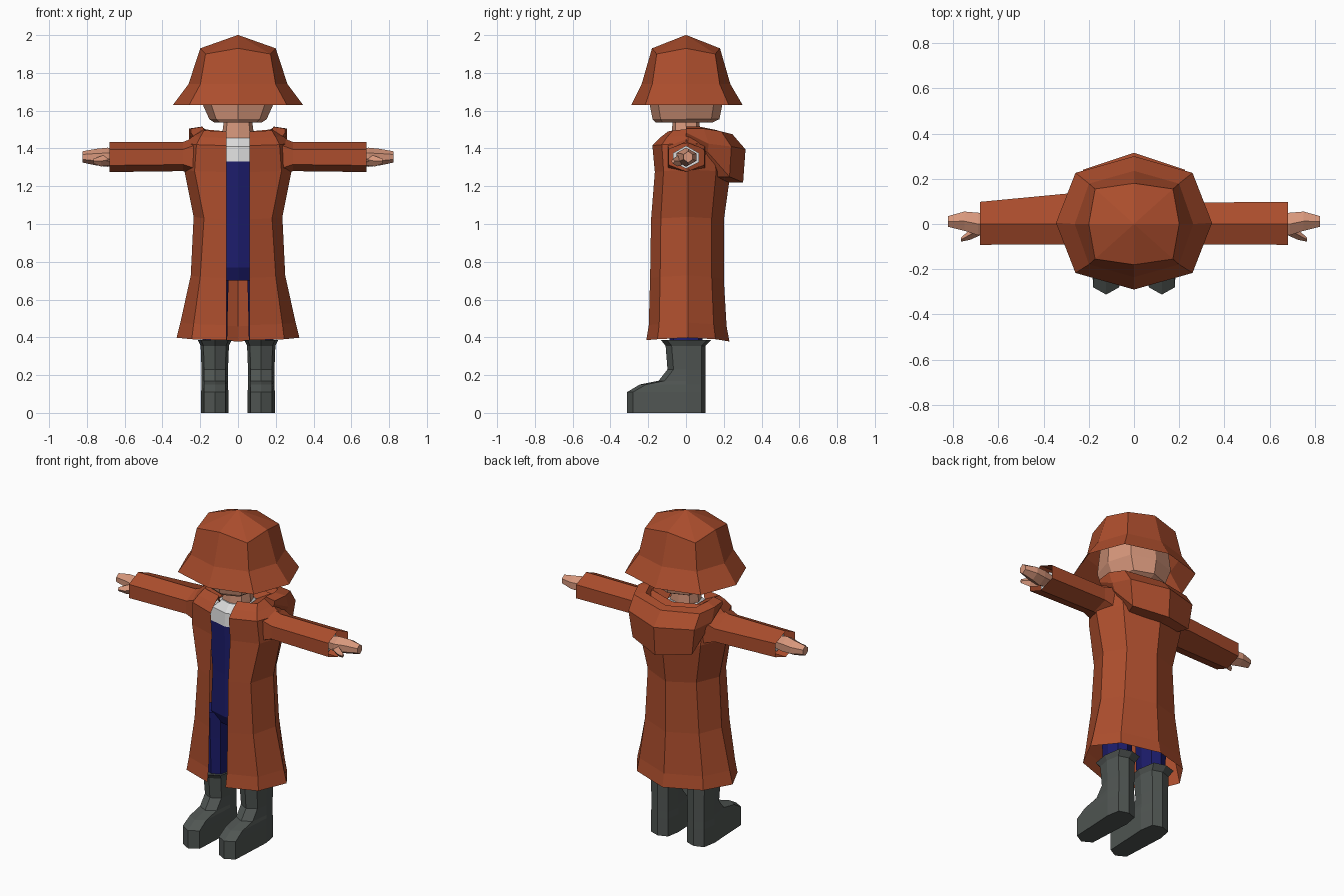
import bpy, bmesh

cube = bpy.data.objects.get("Cube")
if cube:
    bpy.data.objects.remove(cube, do_unlink=True)


def material(name, rgb):
    m = bpy.data.materials.new(name)
    m.use_nodes = True
    m.diffuse_color = (*rgb, 1)
    m.node_tree.nodes["Principled BSDF"].inputs["Base Color"].default_value = (*rgb, 1)
    return m


RUST = material("rust cloth", (0.41, 0.075, 0.026))
SKIN = material("skin", (0.68, 0.31, 0.20))
NAVY = material("navy cloth", (0.012, 0.012, 0.15))
WHITE = material("white cloth", (0.72, 0.72, 0.72))
BOOT = material("boot grey", (0.08, 0.092, 0.086))


def loft(name, rings, mats, closed=True, bottom=False, top=False, rule=None):
    """Skin a list of equal-length rings, optionally capping the ends."""
    bm = bmesh.new()
    rows = [[bm.verts.new(p) for p in r] for r in rings]
    n = len(rows[0])
    for a, b in zip(rows, rows[1:]):
        for i in range(n if closed else n - 1):
            j = (i + 1) % n
            bm.faces.new((a[i], a[j], b[j], b[i]))
    if bottom:
        bm.faces.new(rows[0][::-1])
    if top:
        bm.faces.new(rows[-1])
    bmesh.ops.recalc_face_normals(bm, faces=bm.faces)
    if rule:
        for f in bm.faces:
            f.material_index = rule(f.calc_center_median())
    mesh = bpy.data.meshes.new(name)
    bm.to_mesh(mesh)
    bm.free()
    for m in mats:
        mesh.materials.append(m)
    ob = bpy.data.objects.new(name, mesh)
    bpy.context.scene.collection.objects.link(ob)
    return ob


def mirrored(half):
    """Complete a half outline; points on x = 0 are shared."""
    return half + [(-x, y, z) for x, y, z in reversed(half) if abs(x) > 1e-6]


def octagon(z, rx, ry, cx=0, cy=0, k=0.76, corner_drop=0.0):
    outline = [(1, 0), (k, k), (0, 1), (-k, k), (-1, 0), (-k, -k), (0, -1), (k, -k)]
    return [(cx + u * rx, cy + v * ry, z - (corner_drop if u and v else 0)) for u, v in outline]


# Hat: open underneath, low peaked crown
loft("hat", [
    octagon(1.63, 0.345, 0.295, cy=0.005, k=0.75),
    octagon(1.74, 0.262, 0.235),
    octagon(1.93, 0.20, 0.18, k=0.86, corner_drop=0.03),
    octagon(2.0, 0.002, 0.002),
], [RUST], top=True)

# Head and neck
loft("head", [
    octagon(1.537, 0.125, 0.15, cy=-0.01),
    octagon(1.555, 0.152, 0.177),
    octagon(1.64, 0.19, 0.194),
    octagon(1.80, 0.18, 0.17),
    octagon(1.88, 0.12, 0.12),
], [SKIN], bottom=True, top=True)
loft("neck", [octagon(1.42, 0.088, 0.078), octagon(1.47, 0.085, 0.075),
              octagon(1.58, 0.07, 0.07)], [SKIN])

# Long open coat: height, front width, side width, front depth, back depth
GAP = 0.062
coat = []
for z, wf, ws, yf, yb in [
    (0.39, 0.245, 0.325, -0.21, 0.23),
    (0.47, 0.235, 0.305, -0.197, 0.215),
    (0.72, 0.20, 0.25, -0.19, 0.20),
    (1.03, 0.18, 0.235, -0.185, 0.20),
    (1.28, 0.23, 0.285, -0.165, 0.235),
    (1.42, 0.22, 0.285, -0.178, 0.20),
    (1.46, 0.20, 0.235, -0.14, 0.17),
    (1.495, 0.18, 0.18, -0.095, 0.13),
    (1.45, 0.09, 0.10, -0.085, 0.09),
]:
    coat.append(mirrored([(GAP, yf, z - 0.005), (wf, yf * 0.72, z), (ws, 0.01, z + 0.008),
                          (wf * 0.92, yb * 0.68, z), (0, yb, z - 0.012)]))
loft("coat", coat, [RUST], closed=False)

# Hood lying folded on the back: one cross-section per station
stations = []
for x, y, zt, zb in [(0.25, 0.00, 1.515, 1.45), (0.26, 0.12, 1.515, 1.38),
                     (0.225, 0.24, 1.50, 1.25), (0.0, 0.315, 1.485, 1.22)]:
    stations.append([(x * 0.66, y * 0.50, zt - 0.05), (x * 0.75, y * 0.62, zt),
                     (x, y * 0.78, zt - 0.01), (x, y, zt - (0.09 if y else 0.03)),
                     (x * 0.90, y * 0.96, zb), (x * 0.70, y * 0.5, zb)])
stations += [[(-x, y, z) for x, y, z in s] for s in reversed(stations[:-1])]
loft("hood", stations, [RUST], bottom=True, top=True)

# Shirt: navy body with a white neckline
loft("shirt", [
    octagon(0.70, 0.10, 0.09),
    octagon(0.77, 0.155, 0.125),
    octagon(1.03, 0.14, 0.125),
    octagon(1.33, 0.17, 0.13),
    octagon(1.41, 0.14, 0.125),
    octagon(1.455, 0.085, 0.085),
], [NAVY, WHITE], bottom=True, top=True, rule=lambda c: int(c.z > 1.33))

for side, s in (("left", 1), ("right", -1)):
    # Hexagonal sleeve, hollow at the wrist, with a pale shirt sleeve deep inside
    def hexagon(x, ry, zt, zb, back=0.0):
        zu, zl = zt - 0.04, zb + 0.035
        return [(s * x, 0, zt), (s * x, ry + back, zu), (s * x, ry + back, zl),
                (s * x, 0, zb), (s * x, -ry, zl), (s * x, -ry, zu)]

    slant = 0.045 if s < 0 else 0.005
    loft(side + "_sleeve", [hexagon(0.20, 0.10, 1.468, 1.25, slant),
                            hexagon(0.29, 0.09, 1.435, 1.28, slant),
                            hexagon(0.68, 0.092, 1.434, 1.275, 0.006)], [RUST])
    loft(side + "_shirt_sleeve", [hexagon(0.56, 0.07, 1.415, 1.293),
                                  hexagon(0.62, 0.07, 1.415, 1.293)], [WHITE], top=True)

    # Hand with tapering fingers and a thumb pointing forward
    def slab(x, y0, y1, z0, z1):
        c, e = (y0 + y1) / 2, (z0 + z1) / 2
        return [(s * x, y0, e), (s * x, c, z0), (s * x, y1, e), (s * x, c, z1)]

    def block(x, y0, y1, z0, z1):
        b = (z1 - z0) * 0.28
        return [(s * x, y0, z0 + b), (s * x, (y0 + y1) / 2, z0), (s * x, y1, z0 + b),
                (s * x, y1, z1 - b), (s * x, (y0 + y1) / 2, z1), (s * x, y0, z1 - b)]

    loft(side + "_hand", [block(0.61, -0.035, 0.035, 1.315, 1.39),
                          block(0.69, -0.05, 0.05, 1.303, 1.404),
                          block(0.75, -0.03, 0.055, 1.31, 1.398),
                          block(0.822, -0.012, 0.035, 1.325, 1.385)],
         [SKIN], bottom=True, top=True)
    loft(side + "_thumb", [slab(0.68, -0.05, 0.0, 1.31, 1.375),
                           slab(0.725, -0.07, -0.025, 1.305, 1.36),
                           slab(0.765, -0.078, -0.06, 1.32, 1.345)],
         [SKIN], bottom=True, top=True)

    # Trouser leg
    loft(side + "_trouser_leg", [octagon(0.35, 0.065, 0.085, s * 0.123),
                                 octagon(0.60, 0.070, 0.095, s * 0.123),
                                 octagon(0.76, 0.073, 0.105, s * 0.120)],
         [NAVY], bottom=True, top=True)

    # Boot: height, toe position, heel position, half width
    rings = []
    for z, toe, heel, w in [
        (0.0, -0.312, 0.102, 0.072), (0.11, -0.312, 0.102, 0.072),
        (0.15, -0.245, 0.102, 0.070), (0.17, -0.145, 0.102, 0.070),
        (0.23, -0.098, 0.102, 0.070), (0.355, -0.108, 0.102, 0.075),
        (0.385, -0.132, 0.132, 0.090), (0.375, -0.09, 0.09, 0.07),
    ]:
        cx = s * 0.123
        half = [(0, toe, z), (w * 0.8, toe + 0.032, z), (w, 0.0, z),
                (w * 0.8, heel - 0.02, z), (0, heel, z)]
        rings.append([(cx + x, y, zz) for x, y, zz in mirrored(half)])
    loft(side + "_boot", rings, [BOOT], bottom=True, top=True)
